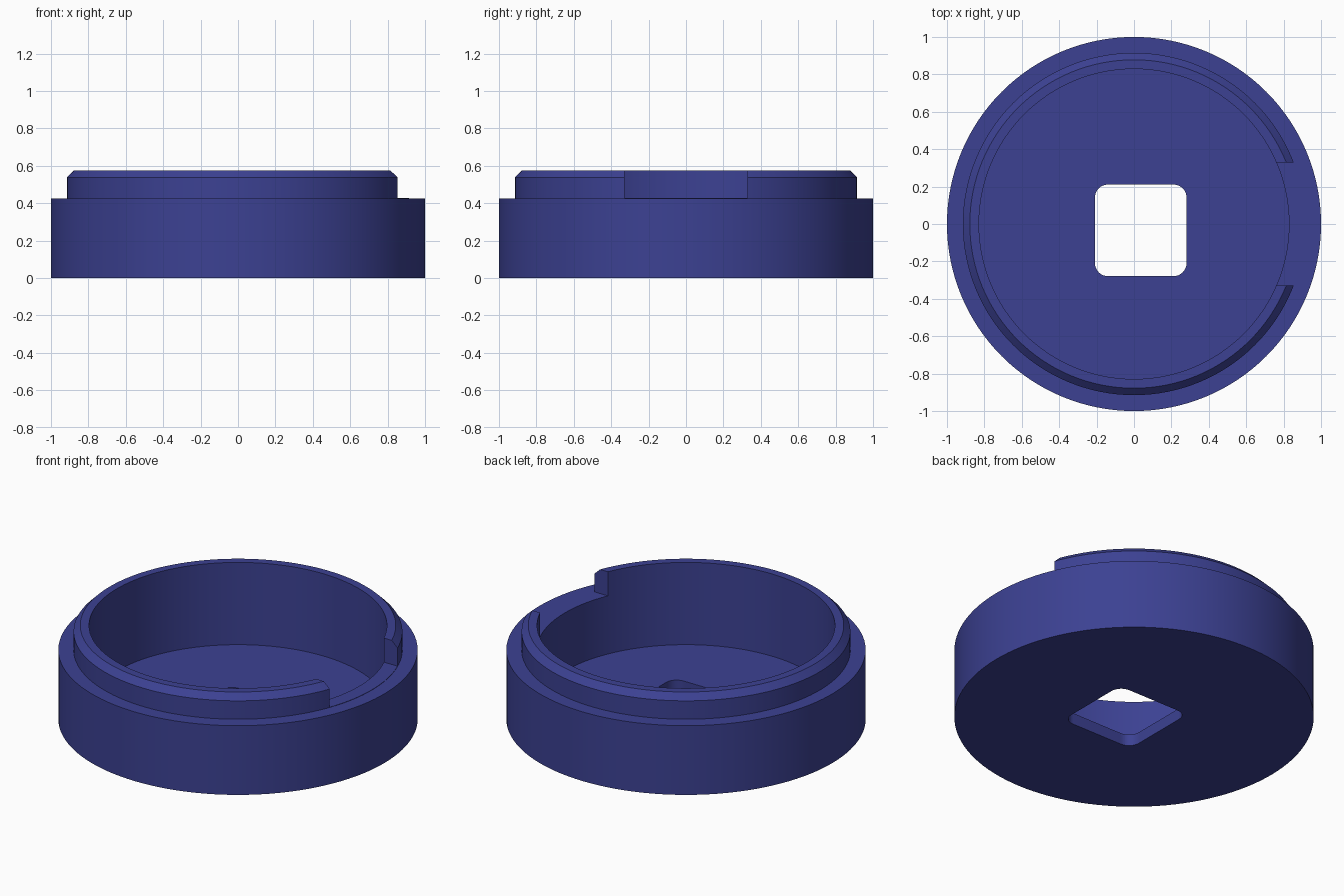
import bpy, bmesh, math

if "Cube" in bpy.data.objects:
    bpy.data.objects.remove(bpy.data.objects["Cube"])

SEGMENTS = 128

blue = bpy.data.materials.new("deep blue")
blue.diffuse_color = (0.045, 0.053, 0.29, 1)
blue.use_nodes = True
blue.node_tree.nodes["Principled BSDF"].inputs["Base Color"].default_value = blue.diffuse_color


def make_object(name, bm):
    bmesh.ops.recalc_face_normals(bm, faces=bm.faces)
    mesh = bpy.data.meshes.new(name)
    bm.to_mesh(mesh)
    bm.free()
    mesh.materials.append(blue)
    obj = bpy.data.objects.new(name, mesh)
    bpy.context.collection.objects.link(obj)
    return obj


def lathe(name, profile):
    """Revolve an (r, z) profile whose ends lie on the axis."""
    bm = bmesh.new()
    verts = [bm.verts.new((r, 0, z)) for r, z in profile]
    edges = [bm.edges.new(pair) for pair in zip(verts, verts[1:])]
    bmesh.ops.spin(bm, geom=verts + edges, axis=(0, 0, 1), cent=(0, 0, 0),
                   steps=SEGMENTS, angle=math.tau)
    bmesh.ops.remove_doubles(bm, verts=bm.verts, dist=1e-4)
    return make_object(name, bm)


def prism(name, outline, z0, z1):
    """Extrude an (x, y) outline upward."""
    bm = bmesh.new()
    face = bm.faces.new([bm.verts.new((x, y, z0)) for x, y in outline])
    top = bmesh.ops.extrude_face_region(bm, geom=[face])["geom"]
    for v in top:
        if isinstance(v, bmesh.types.BMVert):
            v.co.z = z1
    return make_object(name, bm)


def rounded_square(cx, cy, half, radius, steps=8):
    points = []
    for corner, (sx, sy) in enumerate([(1, 1), (-1, 1), (-1, -1), (1, -1)]):
        for i in range(steps + 1):
            a = (corner + i / steps) * math.pi / 2
            points.append((cx + sx * (half - radius) + radius * math.cos(a),
                           cy + sy * (half - radius) + radius * math.sin(a)))
    return points


# Round cup with a stepped, chamfered lip
cup = lathe("cup", [
    (0, 0), (1, 0), (1, 0.425), (0.915, 0.425), (0.915, 0.538),
    (0.878, 0.575), (0.829, 0.575), (0.829, 0.07), (0, 0.07)])

# Off-centre square hole in the floor, and the gap in the lip
cutters = [
    prism("floor_hole_cutter", rounded_square(0.036, -0.034, 0.245, 0.07), -0.1, 0.2),
    prism("lip_gap_cutter", [(0.5, -0.329), (1.2, -0.329), (1.2, 0.329), (0.5, 0.329)],
          0.427, 0.8)]

for cutter in cutters:
    mod = cup.modifiers.new(cutter.name, 'BOOLEAN')
    mod.operation = 'DIFFERENCE'
    mod.solver = 'EXACT'
    mod.object = cutter
    cutter.hide_render = True

# Apply the cuts, then smooth the round walls and keep the edges crisp
bpy.context.view_layer.objects.active = cup
cup.select_set(True)
for name in [m.name for m in cup.modifiers]:
    bpy.ops.object.modifier_apply(modifier=name)
for cutter in cutters:
    bpy.data.objects.remove(cutter)
bpy.ops.object.shade_smooth_by_angle(angle=math.radians(30))
